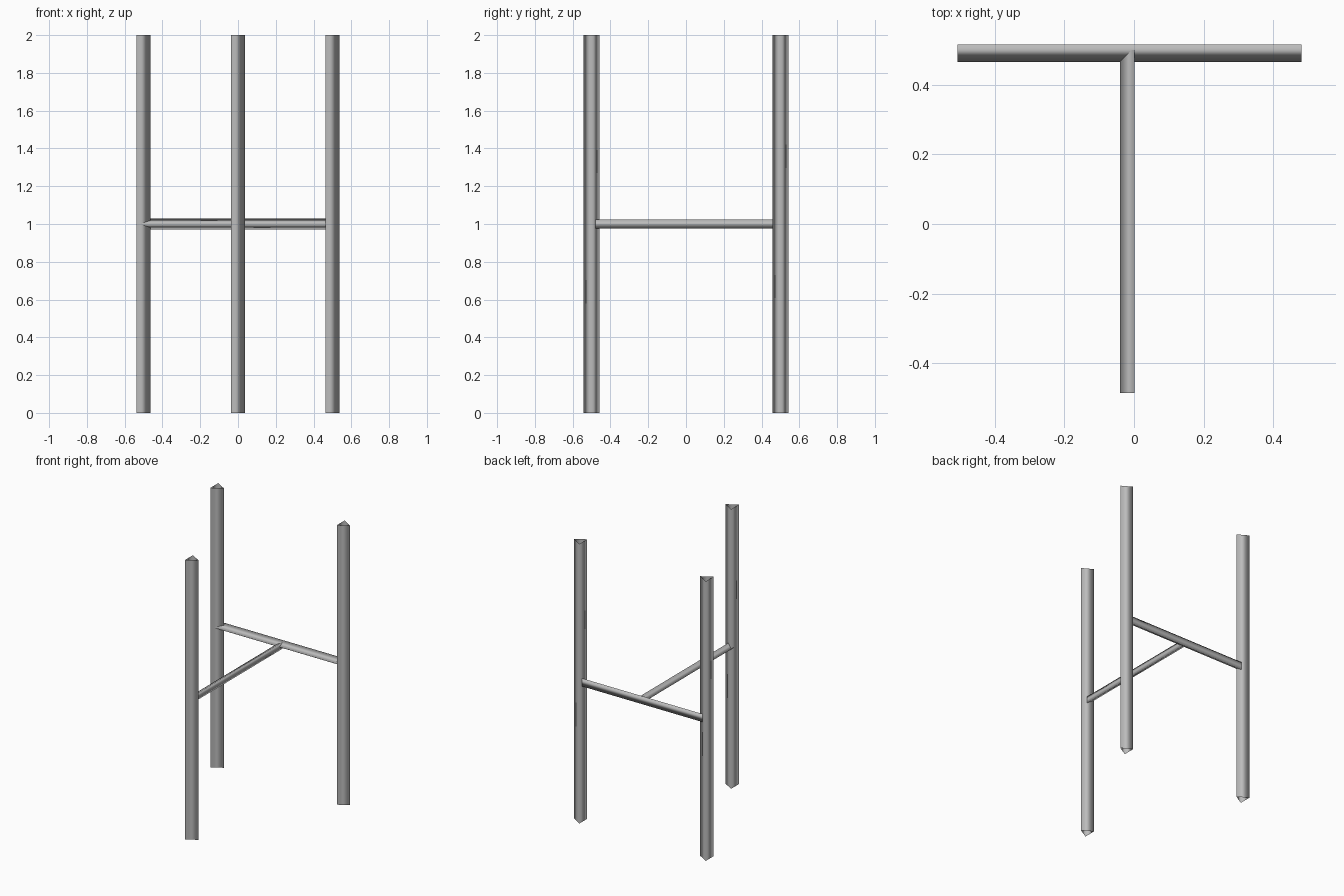
import bpy
from math import pi
from mathutils import Matrix, Vector

cube = bpy.data.objects.get("Cube")
if cube:
    bpy.data.objects.remove(cube, do_unlink=True)

grey = bpy.data.materials.new("plain grey")
grey.use_nodes = True
colour = (0.5, 0.5, 0.5, 1)
grey.diffuse_color = colour
grey.node_tree.nodes["Principled BSDF"].inputs["Base Color"].default_value = colour


def tube(name, start, end, radius, apex):
    """Open three-sided smooth tube from start to end, one edge towards apex."""
    start, end = Vector(start), Vector(end)
    axis = (end - start).normalized()
    corners = [Matrix.Rotation(i * 2 * pi / 3, 3, axis) @ Vector(apex) * radius
               for i in range(3)]
    verts = [p + c for p in (start, end) for c in corners]
    faces = [(i, (i + 1) % 3, (i + 1) % 3 + 3, i + 3) for i in range(3)]
    mesh = bpy.data.meshes.new(name)
    mesh.from_pydata(verts, [], faces)
    mesh.materials.append(grey)
    mesh.shade_smooth()
    obj = bpy.data.objects.new(name, mesh)
    bpy.context.collection.objects.link(obj)


# Tube axes sit slightly off centre so that the triangular outline is centred
shift = -0.0125

# Three upright posts
for name, x, y in (("front_post", 0, -0.5),
                   ("back_left_post", 0.5, 0.5),
                   ("back_right_post", -0.5, 0.5)):
    tube(name, (x + shift, y, 0), (x + shift, y, 2), 0.05, (1, 0, 0))

# Rail between the back posts, and the rail joining it to the front post
tube("back_rail", (shift - 0.495, 0.5, 1), (shift + 0.494, 0.5, 1), 0.0333, (0, -1, 0))
tube("middle_rail", (shift, -0.486, 1), (shift, 0.5, 1), 0.028, (-1, 0, 0))
